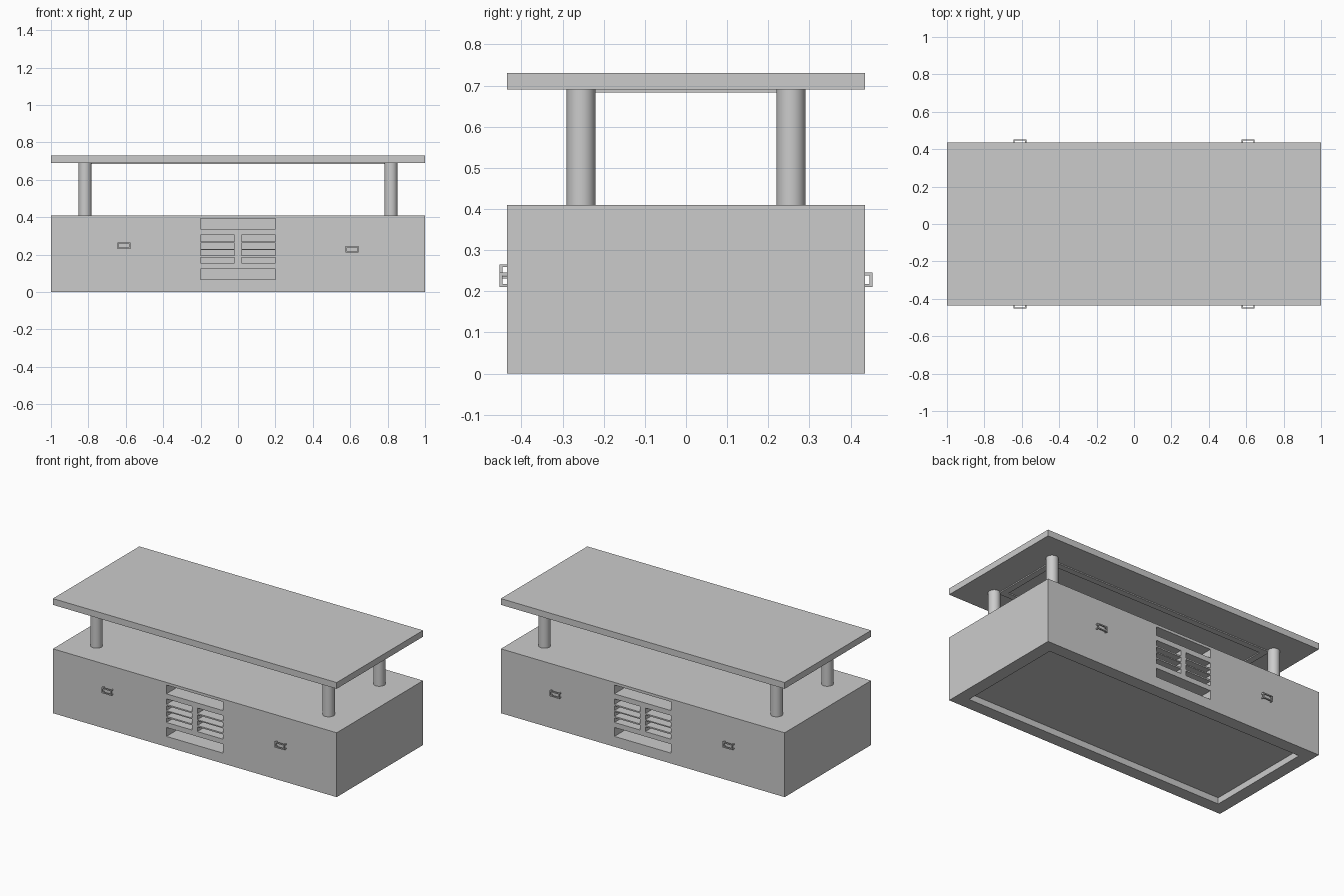
import bpy, bmesh
from mathutils import Matrix, Vector

old = bpy.data.objects.get("Cube")
if old:
    bpy.data.objects.remove(old, do_unlink=True)

grey = bpy.data.materials.new("plain grey")
grey.use_nodes = True
grey.diffuse_color = (0.6, 0.6, 0.6, 1)
grey.node_tree.nodes["Principled BSDF"].inputs["Base Color"].default_value = (0.6, 0.6, 0.6, 1)


def add_box(bm, x, y, z):
    """Box from three (low, high) ranges."""
    lo, hi = (Vector(c) for c in zip(x, y, z))
    size = Matrix.Diagonal((*(hi - lo), 1))
    bmesh.ops.create_cube(bm, size=1, matrix=Matrix.Translation((lo + hi) / 2) @ size)


def make_object(name, bm):
    mesh = bpy.data.meshes.new(name)
    bm.to_mesh(mesh)
    bm.free()
    mesh.materials.append(grey)
    obj = bpy.data.objects.new(name, mesh)
    bpy.context.collection.objects.link(obj)
    return obj


def boxes(name, ranges):
    bm = bmesh.new()
    for r in ranges:
        add_box(bm, *r)
    return make_object(name, bm)


W, D, H = 1.0, 0.435, 0.41        # half width, half depth, body height

# Body, with an underside recess and vent slots cut in front and back
body = boxes("body", [((-W, W), (-D, D), (0, H))])
cuts = [((-W + 0.08, W - 0.08), (-D + 0.08, D - 0.08), (-0.05, 0.04))]
slot_depth = 0.15
for y in ((-D - 0.05, -D + slot_depth), (D - slot_depth, D + 0.05)):
    for z in ((0.066, 0.123), (0.337, 0.393)):
        cuts.append(((-0.2, 0.2), y, z))
    for z in ((0.155, 0.185), (0.194, 0.224), (0.231, 0.261), (0.27, 0.305)):
        cuts.append(((-0.2, -0.018), y, z))
        cuts.append(((0.018, 0.2), y, z))
cutter = boxes("slot_cutter", cuts)
cutter.hide_render = True
mod = body.modifiers.new("slots", "BOOLEAN")
mod.operation = "DIFFERENCE"
mod.solver = "EXACT"
mod.object = cutter
bpy.context.view_layer.update()
graph = bpy.context.evaluated_depsgraph_get()
cut_mesh = bpy.data.meshes.new_from_object(body.evaluated_get(graph))
body.modifiers.clear()
body.data = cut_mesh
bpy.data.objects.remove(cutter, do_unlink=True)

# Top panel
boxes("top_panel", [((-W, W), (-D, D), (0.69, 0.73))])

# Thin frame under the panel
fx, fy, fw, fz = 0.8, 0.24, 0.04, (0.683, 0.69)
boxes("under_frame", [
    ((-fx, fx), (-fy, -fy + fw), fz),
    ((-fx, fx), (fy - fw, fy), fz),
    ((-fx, -fx + fw), (-fy + fw, fy - fw), fz),
    ((fx - fw, fx), (-fy + fw, fy - fw), fz)])

# Four round posts
for side, sx in (("right", -1), ("left", 1)):
    for end, sy in (("front", -1), ("back", 1)):
        bm = bmesh.new()
        bmesh.ops.create_cone(bm, cap_ends=True, segments=32, radius1=0.035, radius2=0.035,
                              depth=0.69 - H,
                              matrix=Matrix.Translation((sx * 0.818, sy * 0.255, (0.69 + H) / 2)))
        for f in bm.faces:
            f.smooth = abs(f.normal.z) < 0.5
        for e in bm.edges:
            e.smooth = all(f.smooth for f in e.link_faces)
        make_object(f"{end}_{side}_post", bm)


# Handles: a rectangular ring held off the wall by four corner stubs
def handle(name, cx, cz, sy):
    hw, hh, t, out = 0.035, 0.0175, 0.007, 0.018
    wall, ring, tip = sy * D, sy * (D + out - t), sy * (D + out)
    stub_y, ring_y = sorted((wall, ring)), sorted((ring, tip))
    parts = []
    for s in (-1, 1):
        x = sorted((cx + s * hw, cx + s * (hw - t)))
        z = sorted((cz + s * hh, cz + s * (hh - t)))
        parts.append((x, ring_y, (cz - hh, cz + hh)))
        parts.append(((cx - hw + t, cx + hw - t), ring_y, z))
        for u in (-1, 1):
            parts.append((x, stub_y, sorted((cz + u * hh, cz + u * (hh - t)))))
    boxes(name, parts)


handle("front_right_handle", -0.61, 0.248, -1)
handle("front_left_handle", 0.61, 0.228, -1)
handle("back_right_handle", -0.61, 0.228, 1)
handle("back_left_handle", 0.61, 0.228, 1)
